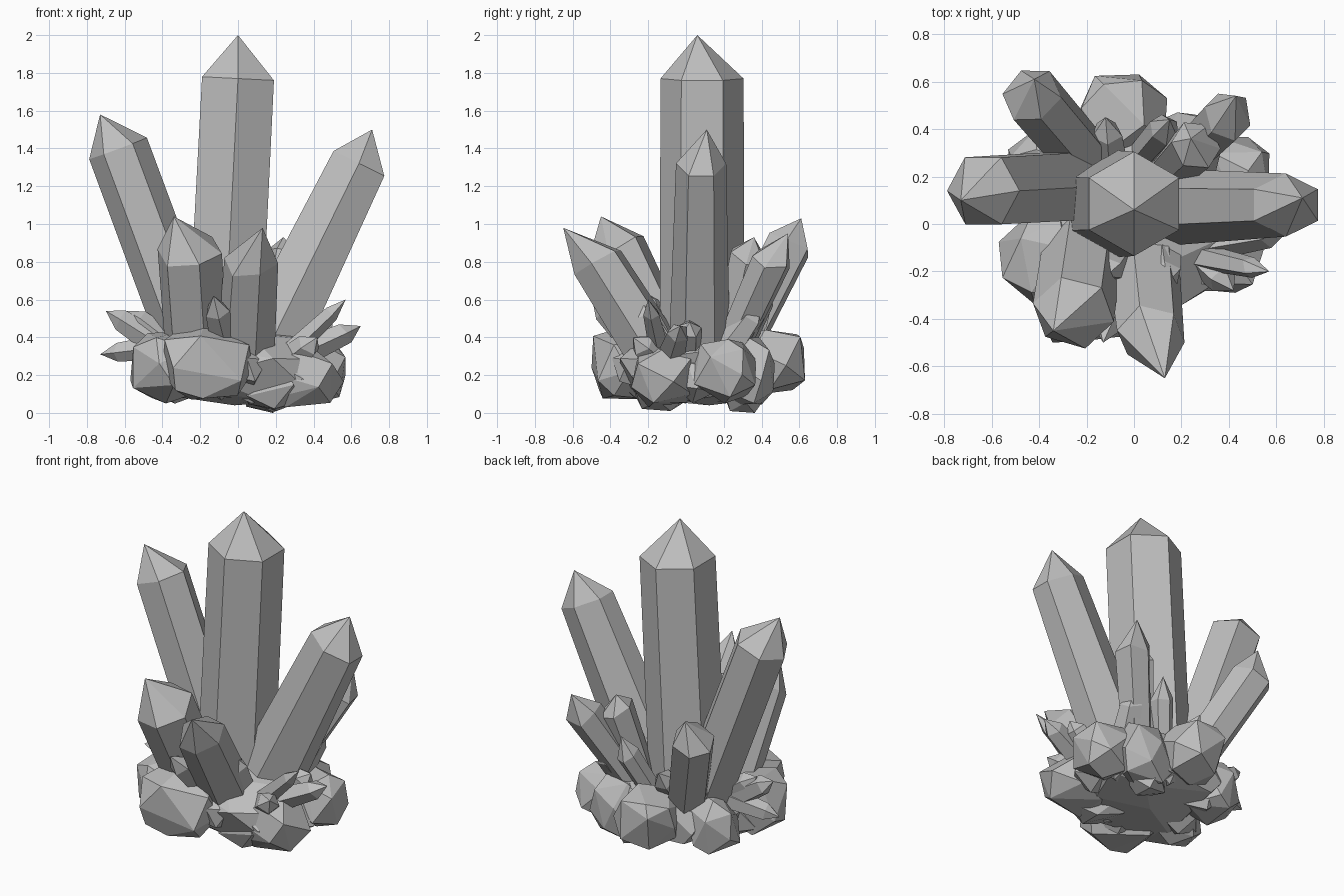
import bpy, bmesh, math, random
from mathutils import Vector

random.seed(7)

if "Cube" in bpy.data.objects:
    bpy.data.objects.remove(bpy.data.objects["Cube"], do_unlink=True)

# One stone material
stone = bpy.data.materials.new("stone grey")
stone.use_nodes = True
GREY = (0.52, 0.52, 0.52, 1)
stone.diffuse_color = GREY
bsdf = next(n for n in stone.node_tree.nodes if n.type == "BSDF_PRINCIPLED")
bsdf.inputs["Base Color"].default_value = GREY
bsdf.inputs["Roughness"].default_value = 0.8


def finish(bm, name):
    """Turn a bmesh into a flat shaded stone object."""
    bmesh.ops.recalc_face_normals(bm, faces=bm.faces[:])
    mesh = bpy.data.meshes.new(name)
    bm.to_mesh(mesh)
    bm.free()
    mesh.materials.append(stone)
    obj = bpy.data.objects.new(name, mesh)
    bpy.context.scene.collection.objects.link(obj)
    return obj


def crystal(name, base, shoulder, tip, r_base, r_top, turn=0.0, sides=6, wobble=0.0, stretch=1.0):
    """Prism from base to shoulder, closed by a pyramid that ends in the tip."""
    base, shoulder, tip = Vector(base), Vector(shoulder), Vector(tip)
    axis = (shoulder - base).normalized()
    u = Vector((0, 1, 0))
    u = (u - axis * u.dot(axis)).normalized()
    v = axis.cross(u) * stretch
    bm = bmesh.new()
    rings = []
    for centre, radius in ((base, r_base), (shoulder, r_top)):
        ring = []
        for i in range(sides):
            a = math.radians(turn) + math.tau * i / sides
            lift = axis * random.uniform(-wobble, wobble)
            ring.append(bm.verts.new(centre + lift + radius * (u * math.cos(a) + v * math.sin(a))))
        rings.append(ring)
    low, high = rings
    point = bm.verts.new(tip)
    bm.faces.new(low[::-1])
    for i in range(sides):
        j = (i + 1) % sides
        bm.faces.new((low[i], low[j], high[j], high[i]))
        bm.faces.new((high[i], high[j], point))
    return finish(bm, name)


def rock(name, centre, size, points=16):
    """Blocky boulder: hull of evenly spread, jittered points, fitted to its size."""
    spots = []
    for i in range(points):
        h = 1 - 2 * (i + 0.5) / points
        a = i * math.pi * (3 - math.sqrt(5)) + random.uniform(-0.4, 0.4)
        h = max(-1, min(1, h + random.uniform(-0.12, 0.12)))
        w = math.sqrt(1 - h * h)
        ball = (w * math.cos(a), w * math.sin(a), h)
        spots.append([math.copysign(abs(c) ** 0.75, c) for c in ball])
    bm = bmesh.new()
    for s in spots:
        fitted = []
        for k in range(3):
            lo, hi = min(p[k] for p in spots), max(p[k] for p in spots)
            fitted.append(centre[k] + size[k] * (2 * (s[k] - lo) / (hi - lo) - 1))
        bm.verts.new(fitted)
    bmesh.ops.convex_hull(bm, input=bm.verts[:])
    bmesh.ops.dissolve_limit(bm, angle_limit=math.radians(12), verts=bm.verts[:], edges=bm.edges[:])
    return finish(bm, name)


# Tall crystals
crystal("main_crystal", (-.08, .085, .2), (0, .085, 1.77), (0, .06, 2), .225, .22)
crystal("right_tall_crystal", (-.19, .165, .2), (-.635, .14, 1.4), (-.73, .1, 1.58), .165, .163, 30)
crystal("left_tall_crystal", (.09, .07, .2), (.64, .08, 1.32), (.71, .11, 1.5), .165, .133, 0,
        stretch=1.3)

# Medium crystals leaning outwards
crystal("front_right_crystal", (-.21, -.06, .2), (-.255, -.37, .85), (-.34, -.45, 1.04),
        .17, .175, 15, wobble=.03)
crystal("front_left_crystal", (.03, -.06, .15), (.07, -.47, .8), (.13, -.65, .98),
        .16, .145, 20, wobble=.03)
crystal("back_right_crystal", (-.14, .2, .2), (-.43, .54, .88), (-.42, .61, 1.03),
        .12, .128, 30, wobble=.02)
crystal("back_left_crystal", (.14, .2, .25), (.4, .46, .82), (.43, .54, .95),
        .09, .11, 10, wobble=.03)
crystal("back_inner_crystal", (.13, .2, .25), (.26, .33, .82), (.24, .36, .93),
        .09, .11, 25, wobble=.03)
crystal("back_small_crystal", (0, .25, .25), (.13, .4, .6), (.15, .44, .72), .06, .07, wobble=.02)

# Boulders of the base
rock("core_rock", (0, .04, .24), (.44, .39, .2), 28)
rock("front_rock", (-.16, -.27, .27), (.24, .23, .2))
rock("front_right_rock", (-.38, -.14, .24), (.19, .2, .19))
rock("front_left_rock", (.31, -.12, .19), (.25, .17, .16))
rock("left_rock", (.41, .2, .22), (.16, .17, .17))
rock("back_rock", (-.05, .45, .27), (.19, .18, .17))
rock("back_right_rock", (-.36, .24, .24), (.17, .16, .17))
rock("back_left_rock", (.22, .34, .22), (.18, .13, .18))
rock("foot_rock", (.15, .32, .1), (.12, .11, .1), 12)
rock("front_foot_rock", (.17, -.12, .13), (.17, .16, .12), 12)

# Shards bristling between the boulders: start, tip, thickness
shards = [
    ((-.4, .12, .35), (-.73, .1, .31), .07),
    ((-.4, .1, .35), (-.7, .12, .54), .08),
    ((-.35, .1, .35), (-.59, .13, .54), .08),
    ((.25, -.13, .3), (.57, -.2, .6), .06),
    ((.3, -.08, .3), (.65, -.03, .46), .08),
    ((.25, -.1, .25), (.42, -.28, .4), .09),
    ((-.05, -.2, .3), (-.13, -.5, .62), .09),
    ((.12, -.12, .3), (.14, -.25, .6), .09),
    ((-.05, -.1, .35), (-.12, -.22, .64), .08),
    ((-.1, .2, .3), (-.12, .45, .56), .09),
    ((.25, .2, .3), (.33, .4, .58), .09),
    ((-.25, .1, .3), (-.32, .4, .52), .09),
    ((.3, 0, .3), (.5, .02, .48), .09),
]
for i, (start, tip, thick) in enumerate(shards):
    start, tip = Vector(start), Vector(tip)
    crystal(f"shard_{i + 1}", start, start.lerp(tip, .75), tip, thick, thick * .75,
            random.uniform(0, 60), 5, .015)

# Blunt chips that fill the lower rim
for i in range(13):
    a = math.tau * i / 13 + random.uniform(-.15, .15)
    out = Vector((math.cos(a), math.sin(a) * .9, 0))
    start = out * .22 + Vector((0, .05, .22))
    tip = out * random.uniform(.46, .51) + Vector((0, .05, random.uniform(.12, .3)))
    crystal(f"rim_chip_{i + 1}", start, start.lerp(tip, .65), tip, .12, .12,
            random.uniform(0, 60), 5, .03)
